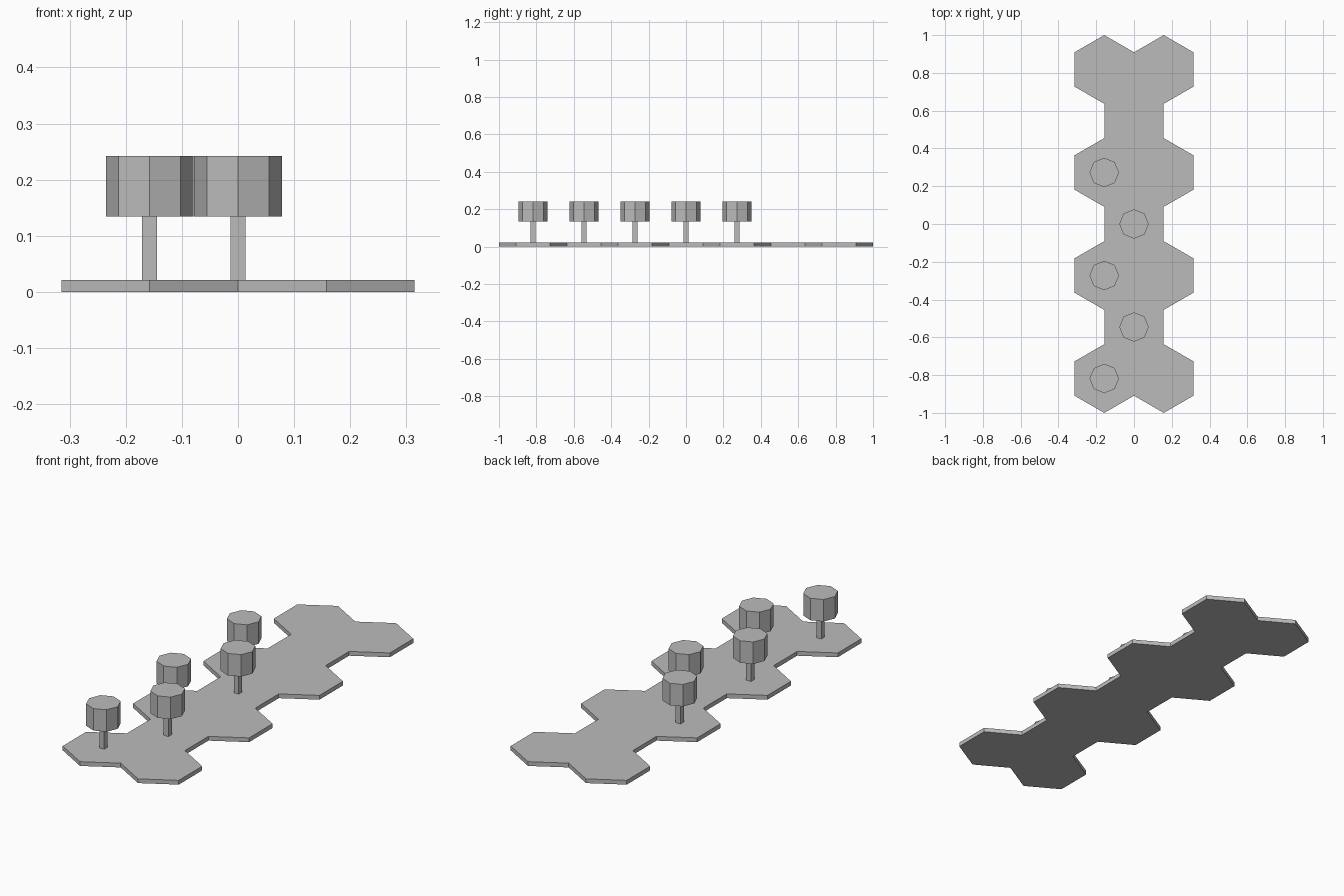
import bpy, bmesh, math

if "Cube" in bpy.data.objects:
    bpy.data.objects.remove(bpy.data.objects["Cube"])

R = 2 / 11                      # hexagon tile radius
DX = R * math.sqrt(3) / 2       # half tile width
DY = 1.5 * R                    # row spacing
BASE_H, CROWN_Z0, CROWN_Z1 = 0.021, 0.134, 0.242

grey = bpy.data.materials.new("plain grey")
grey.diffuse_color = (0.5, 0.5, 0.5, 1)
grey.use_nodes = True
grey.node_tree.nodes["Principled BSDF"].inputs["Base Color"].default_value = grey.diffuse_color


def finish(bm, name):
    bmesh.ops.recalc_face_normals(bm, faces=bm.faces)
    mesh = bpy.data.meshes.new(name)
    bm.to_mesh(mesh)
    bm.free()
    mesh.materials.append(grey)
    ob = bpy.data.objects.new(name, mesh)
    bpy.context.collection.objects.link(ob)
    return ob


def prism(name, x, y, z0, z1, radius, sides, turn=0.0):
    bm = bmesh.new()
    ring = [(x + radius * math.cos(turn + 2 * math.pi * i / sides),
             y + radius * math.sin(turn + 2 * math.pi * i / sides)) for i in range(sides)]
    low = [bm.verts.new((px, py, z0)) for px, py in ring]
    high = [bm.verts.new((px, py, z1)) for px, py in ring]
    bm.faces.new(low)
    bm.faces.new(high)
    for i in range(sides):
        j = (i + 1) % sides
        bm.faces.new((low[i], low[j], high[j], high[i]))
    return finish(bm, name)


# Ground slab: alternating rows of two and one hexagon tiles
bm = bmesh.new()
for row in range(7):
    y = (row - 3) * DY
    for x in ((-DX, DX) if row % 2 == 0 else (0,)):
        bm.faces.new([bm.verts.new((x + R * math.sin(k * math.pi / 3),
                                    y + R * math.cos(k * math.pi / 3), 0)) for k in range(6)])
bmesh.ops.remove_doubles(bm, verts=bm.verts, dist=0.001)
tiles = bmesh.ops.extrude_face_region(bm, geom=bm.faces[:], use_keep_orig=True)
top = [v for v in tiles["geom"] if isinstance(v, bmesh.types.BMVert)]
bmesh.ops.translate(bm, verts=top, vec=(0, 0, BASE_H))
finish(bm, "hexagon_ground")

# Trees: square trunk and octagonal crown on the front five rows
for row in range(5):
    x, y = (-DX if row % 2 == 0 else 0), (row - 3) * DY
    prism(f"tree_trunk_{row + 1}", x, y, BASE_H - 0.005, CROWN_Z0 + 0.005,
          0.0133 * math.sqrt(2), 4, math.pi / 4)
    prism(f"tree_crown_{row + 1}", x, y, CROWN_Z0, CROWN_Z1, 0.078, 8)
